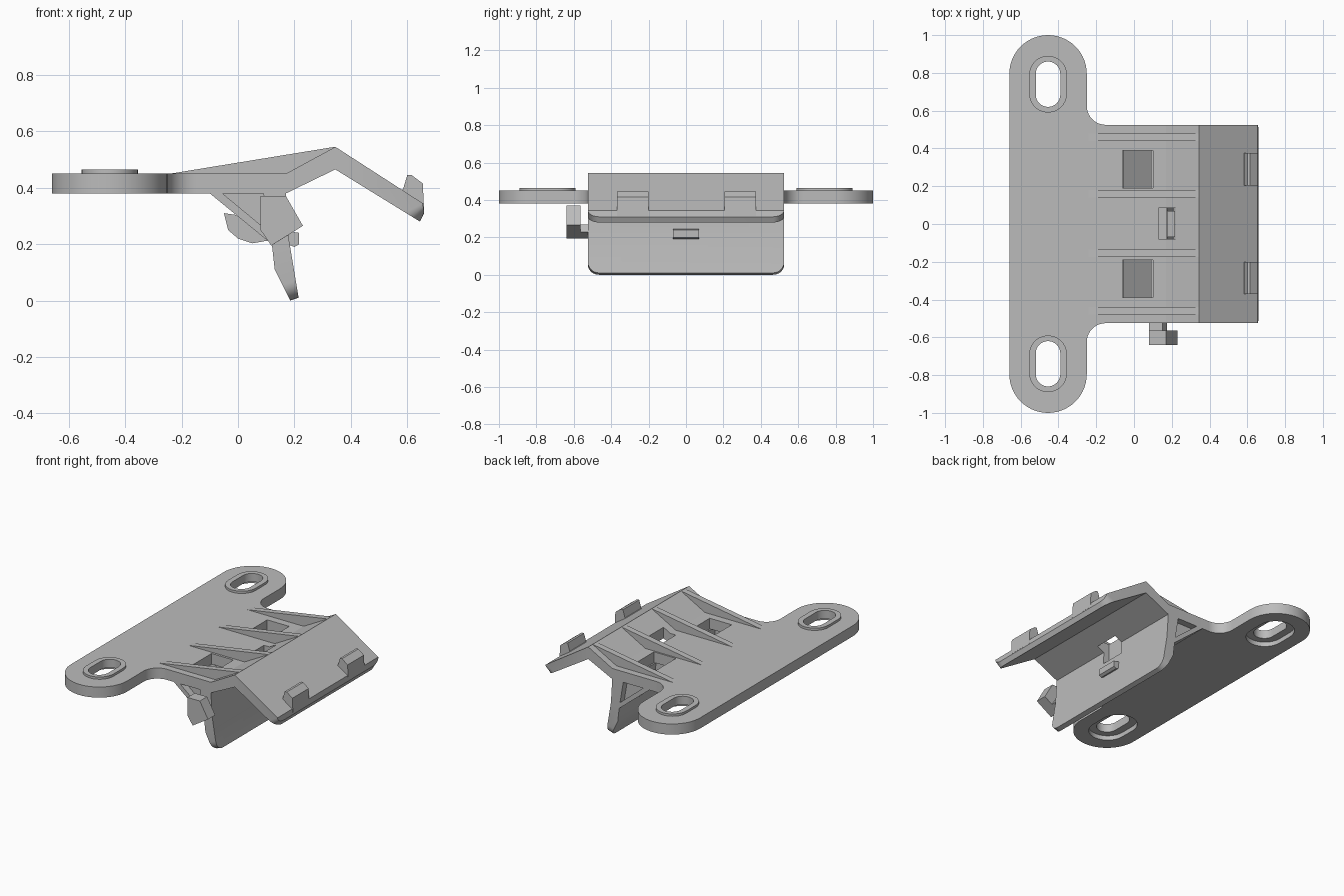
import bpy, bmesh
from math import sin, cos, pi
from mathutils import Vector

if "Cube" in bpy.data.objects:
    bpy.data.objects.remove(bpy.data.objects["Cube"], do_unlink=True)

grey = bpy.data.materials.new("plastic grey")
grey.use_nodes = True
grey.diffuse_color = (0.5, 0.5, 0.5, 1)
grey.node_tree.nodes["Principled BSDF"].inputs["Base Color"].default_value = (0.5, 0.5, 0.5, 1)

HALF = 0.525           # half width of the body
LOW, TOP = 0.38, 0.45  # plate underside and top


def prism(name, points, start, end, axis="Y", rounded=(), radius=0.06):
    """Extrude a 2D outline along Y or Z; optionally round end corners at given outline points."""
    def place(p, t):
        return Vector((p[0], t, p[1])) if axis == "Y" else Vector((p[0], p[1], t))
    bm = bmesh.new()
    a = [bm.verts.new(place(p, start)) for p in points]
    b = [bm.verts.new(place(p, end)) for p in points]
    n = len(points)
    bm.faces.new(a)
    bm.faces.new(b[::-1])
    for i in range(n):
        bm.faces.new((a[i], b[i], b[(i + 1) % n], a[(i + 1) % n]))
    bmesh.ops.recalc_face_normals(bm, faces=bm.faces)
    if rounded:
        i, j = rounded
        edges = [bm.edges.get((ring[i], ring[j])) for ring in (a, b)]
        bmesh.ops.bevel(bm, geom=edges, offset=radius, segments=6, profile=0.5, affect="EDGES")
    mesh = bpy.data.meshes.new(name)
    bm.to_mesh(mesh)
    bm.free()
    mesh.materials.append(grey)
    obj = bpy.data.objects.new(name, mesh)
    bpy.context.collection.objects.link(obj)
    return obj


def arc(cx, cy, r, a0, a1, steps=16):
    angles = [a0 + (a1 - a0) * i / steps for i in range(steps + 1)]
    return [(cx + r * cos(t), cy + r * sin(t)) for t in angles]


def stadium(cx, cy, r, half):
    return arc(cx, cy + half - r, r, 0, pi) + arc(cx, cy - half + r, r, pi, 2 * pi)


def box(x0, x1, y0, y1):
    return [(x0, y0), (x1, y0), (x1, y1), (x0, y1)]


def combine(obj, tool, operation="DIFFERENCE"):
    """Apply a boolean and discard the tool."""
    tool.hide_render = True
    mod = obj.modifiers.new("cut", "BOOLEAN")
    mod.operation, mod.object, mod.solver = operation, tool, "EXACT"
    bpy.context.view_layer.objects.active = obj
    bpy.ops.object.modifier_apply(modifier=mod.name)


def remove(tool):
    bpy.data.objects.remove(tool, do_unlink=True)


# Mounting plate with rounded ends and filleted neck
CX, R = -0.455, 0.205
EDGE = CX + R
upper = [(0.17, HALF)] + arc(EDGE + 0.1, HALF + 0.1, 0.1, -pi / 2, -pi, 10)
upper += arc(CX, 1 - R, R, 0, pi, 28)
outline = upper + [(x, -y) for x, y in reversed(upper)]
plate = prism("mounting_plate", outline, LOW, TOP, "Z")

# Raised screw-slot rims, recessed underneath
for side in (1, -1):
    y = side * 0.74
    steps = [("slot_rim", 0.1, 0.15, 0.42, 0.465, "UNION"),
             ("slot_hole", 0.065, 0.12, 0.3, 0.6, "DIFFERENCE"),
             ("slot_recess", 0.115, 0.165, 0.3, 0.41, "DIFFERENCE")]
    for name, r, half, z0, z1, operation in steps:
        tool = prism(name, stadium(CX, y, r, half), z0, z1, "Z")
        combine(plate, tool, operation)
        remove(tool)

# Bent arm: rises from the plate to a ridge, then slopes to the lip
arm = prism("bent_arm", [(0.17, LOW), (0.345, 0.465), (0.645, 0.28), (0.66, 0.31),
                         (0.655, 0.345), (0.345, 0.545), (0.17, TOP)],
            -HALF, HALF, rounded=(2, 3))

# Clamp leg with rounded lower corners
leg = prism("clamp_leg", [(0.09, LOW), (0.12, 0.2), (0.13, 0.11), (0.185, 0),
                          (0.215, 0.01), (0.18, 0.22), (0.17, LOW)],
            -HALF, HALF, rounded=(3, 4))

# Windows in the plate and around the latch
for y0, y1 in ((0.19, 0.39), (-0.39, -0.19)):
    tool = prism("window_cutter", box(-0.06, 0.1, y0, y1), 0.36, 0.6, "Z")
    combine(plate, tool)
    remove(tool)
tool = prism("latch_cutter", box(0.13, 0.22, -0.08, 0.085), 0.3, 0.6, "Z")
for part in (plate, arm, leg):
    combine(part, tool)
remove(tool)

# Diagonal brace under the plate and its inner webs
prism("diagonal_brace", [(-0.1, LOW), (0.12, 0.2), (0.12, 0.235), (-0.055, LOW)], -HALF, HALF)
for y in (-0.46, -0.155, 0.16, 0.46):
    prism("brace_web", [(-0.07, LOW), (0.115, 0.225), (0.1, LOW)], y - 0.02, y + 0.02)
    # Stiffening rib on top of the arm
    prism("top_rib", [(-0.24, TOP - 0.005), (-0.24, TOP), (0.343, 0.545),
                      (0.3, 0.5), (0.18, TOP - 0.005)], y - 0.02, y + 0.02)

# Central spring latch with its catch in front of the leg
prism("spring_latch", [(-0.05, 0.31), (-0.035, 0.25), (0, 0.22), (0.05, 0.203),
                       (0.12, 0.215), (0.12, 0.25), (0.02, 0.3)], -0.07, 0.07)
prism("latch_catch", [(0.15, 0.25), (0.15, 0.21), (0.2, 0.19), (0.217, 0.2),
                      (0.217, 0.24)], -0.07, 0.07)

# Lip hooks
for y in (-0.285, 0.29):
    prism("lip_hook", [(0.57, 0.385), (0.585, 0.395), (0.6, 0.445), (0.615, 0.445),
                       (0.655, 0.415), (0.66, 0.315), (0.645, 0.32)], y - 0.085, y + 0.085)

# Side finger tab and its connector
prism("side_tab", [(0.08, 0.37), (0.08, 0.25), (0.118, 0.195), (0.23, 0.265),
                   (0.17, 0.37)], -0.64, -0.565)
prism("tab_connector", [(0.08, 0.25), (0.118, 0.195), (0.175, 0.23), (0.15, 0.27)],
      -0.565, -HALF)

# Smooth the rounded walls while keeping sharp edges
bpy.ops.object.select_all(action="DESELECT")
for obj in (plate, arm, leg):
    obj.select_set(True)
bpy.context.view_layer.objects.active = plate
bpy.ops.object.shade_smooth_by_angle(angle=0.5)
